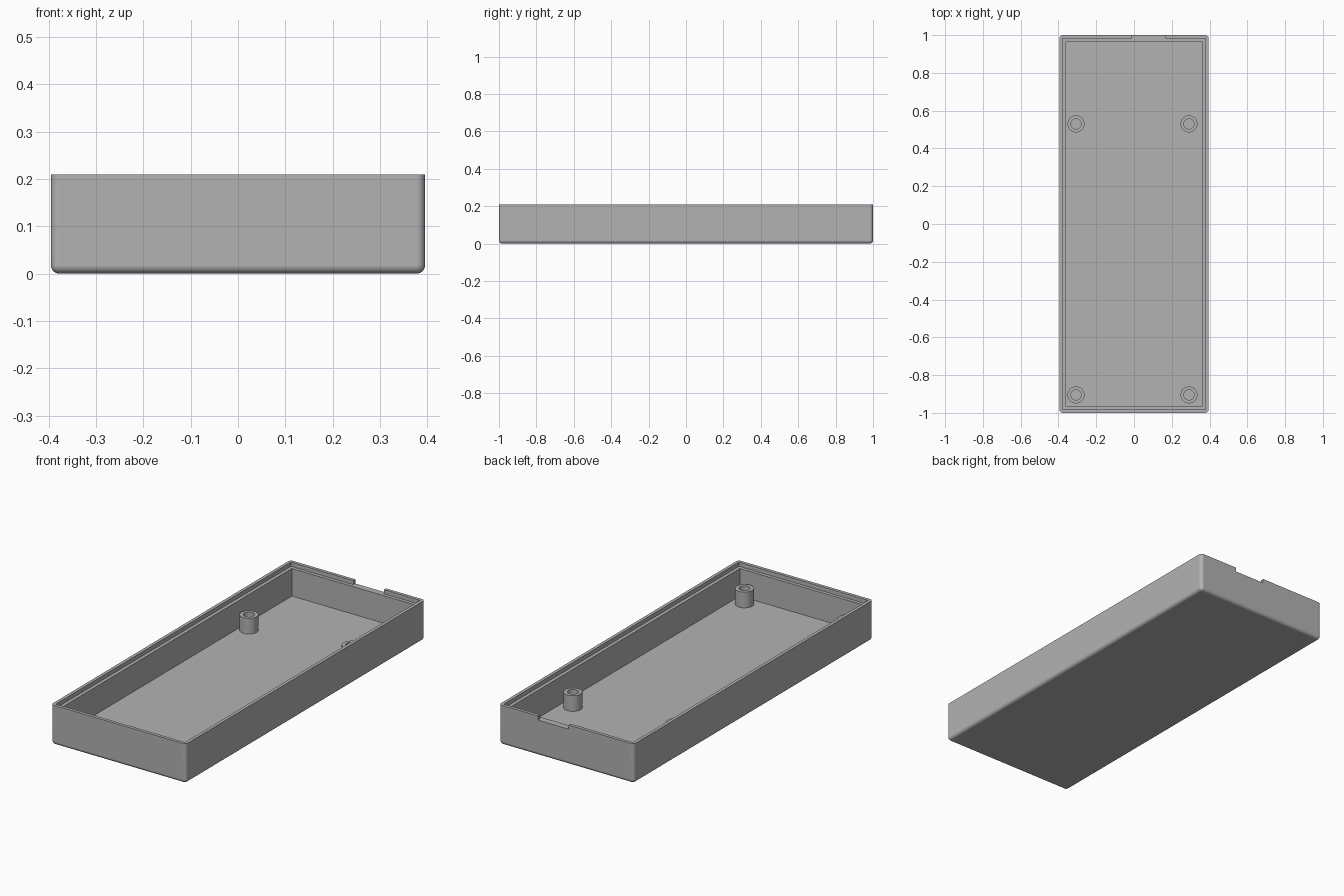
import bpy
import bmesh
import math
from mathutils import Vector

if "Cube" in bpy.data.objects:
    bpy.data.objects.remove(bpy.data.objects["Cube"], do_unlink=True)

HALF_X, HALF_Y, HEIGHT = 0.395, 1.0, 0.21
WALL, RIM, FLOOR, LEDGE = 0.035, 0.017, 0.042, 0.188
POST_TOP, POST_R, HOLE_R = 0.125, 0.045, 0.027

grey = bpy.data.materials.new("plastic grey")
grey.use_nodes = True
COLOUR = (0.45, 0.45, 0.45, 1)
grey.diffuse_color = COLOUR
grey.node_tree.nodes["Principled BSDF"].inputs["Base Color"].default_value = COLOUR


def make_object(name, bm):
    bmesh.ops.recalc_face_normals(bm, faces=bm.faces)
    mesh = bpy.data.meshes.new(name)
    bm.to_mesh(mesh)
    bm.free()
    mesh.materials.append(grey)
    obj = bpy.data.objects.new(name, mesh)
    bpy.context.collection.objects.link(obj)
    return obj


def box(low, high):
    """Box spanning two opposite corners."""
    bm = bmesh.new()
    bmesh.ops.create_cube(bm, size=1)
    low, high = Vector(low), Vector(high)
    for v in bm.verts:
        v.co = (low + high) / 2 + v.co * (high - low)
    return bm


def activate(obj):
    bpy.ops.object.select_all(action="DESELECT")
    obj.select_set(True)
    bpy.context.view_layer.objects.active = obj


def smooth(obj):
    activate(obj)
    bpy.ops.object.shade_smooth_by_angle(angle=math.radians(35))
    weighted = obj.modifiers.new("even shading", "WEIGHTED_NORMAL")
    weighted.keep_sharp = True


def cut(obj, name, low, high):
    cutter = make_object(name, box(low, high))
    cutter.hide_render = True
    mod = obj.modifiers.new(name, "BOOLEAN")
    mod.operation, mod.solver, mod.object = "DIFFERENCE", "EXACT", cutter
    activate(obj)
    bpy.ops.object.modifier_apply(modifier=mod.name)
    bpy.data.objects.remove(cutter, do_unlink=True)


# Tray: rounded everywhere except its open top edge
bm = box((-HALF_X, -HALF_Y, 0), (HALF_X, HALF_Y, HEIGHT))
rounded = [e for e in bm.edges if min(v.co.z for v in e.verts) < 0.01]
bmesh.ops.bevel(bm, geom=rounded, offset=0.018, segments=6, profile=0.5, affect="EDGES")
tray = make_object("tray", bm)

# Cavity, stepped lip and the notch in the rear rim
for name, inset, bottom in (("cavity", WALL, FLOOR), ("lip_step", RIM, LEDGE)):
    x, y = HALF_X - inset, HALF_Y - inset
    cut(tray, name, (-x, -y, bottom), (x, y, HEIGHT + 0.1))
cut(tray, "rear_notch", (-0.013, HALF_Y - 0.03, LEDGE), (0.167, HALF_Y + 0.1, HEIGHT + 0.1))
smooth(tray)


# Hollow screw posts, sunk slightly into the floor
def screw_post(name, x, y):
    bm = bmesh.new()
    base = FLOOR - 0.01
    ring = [bm.verts.new((r, 0, z)) for r, z in
            ((HOLE_R, base), (POST_R, base), (POST_R, POST_TOP), (HOLE_R, POST_TOP))]
    edges = [bm.edges.new((ring[i], ring[(i + 1) % 4])) for i in range(4)]
    bmesh.ops.spin(bm, geom=ring + edges, cent=(0, 0, 0), axis=(0, 0, 1),
                   angle=math.tau, steps=40)
    bmesh.ops.remove_doubles(bm, verts=bm.verts, dist=0.0001)
    post = make_object(name, bm)
    post.location = (x, y, 0)
    smooth(post)


for side, x in (("right", -0.307), ("left", 0.291)):
    for end, y in (("front", -0.905), ("rear", 0.53)):
        screw_post(f"{end}_{side}_screw_post", x, y)
